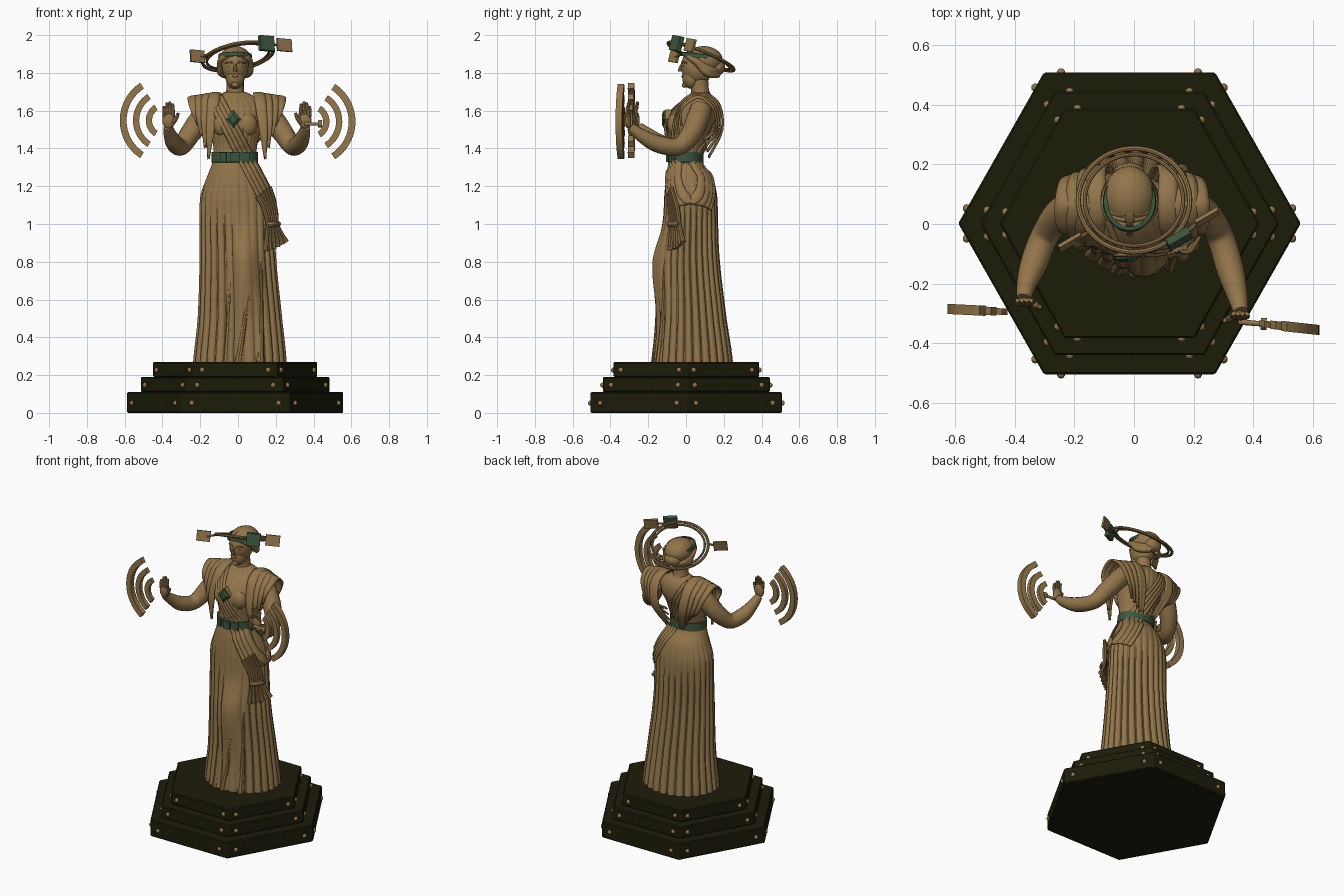
import bpy, bmesh, math
from mathutils import Vector, Matrix, Euler

if "Cube" in bpy.data.objects:
    bpy.data.objects.remove(bpy.data.objects["Cube"])

def mat(name, c):
    m = bpy.data.materials.new(name)
    m.diffuse_color = (*c, 1)
    m.use_nodes = True
    m.node_tree.nodes["Principled BSDF"].inputs["Base Color"].default_value = m.diffuse_color
    return m
BRONZE = mat("bronze", (0.29, 0.18, 0.07))
GREEN = mat("green_patina", (0.046, 0.092, 0.046))
DARK = mat("dark_plinth", (0.012, 0.0115, 0.003))

def finish(name, bm, m=BRONZE, angle=40):
    bmesh.ops.recalc_face_normals(bm, faces=bm.faces)
    me = bpy.data.meshes.new(name)
    bm.to_mesh(me)
    bm.free()
    o = bpy.data.objects.new(name, me)
    bpy.context.collection.objects.link(o)
    me.materials.append(m)
    bpy.ops.object.select_all(action='DESELECT')
    o.select_set(True)
    bpy.context.view_layer.objects.active = o
    if angle:
        bpy.ops.object.shade_smooth_by_angle(angle=math.radians(angle))
    return o

def skin(bm, rings, wrap=True, loop=False, cap=True):
    vs = [[bm.verts.new(p) for p in r] for r in rings]
    n = len(vs[0])
    for i in range(len(vs) if loop else len(vs) - 1):
        a, b = vs[i], vs[(i + 1) % len(vs)]
        for j in range(n if wrap else n - 1):
            k = (j + 1) % n
            bm.faces.new((a[j], a[k], b[k], b[j]))
    if cap and wrap and not loop:
        bm.faces.new(vs[0])
        bm.faces.new(vs[-1])

def spline(rows, t):
    """Smooth interpolation of tuples, t from 0 to 1."""
    f = max(0, min(t, 1)) * (len(rows) - 1)
    i = min(int(f), len(rows) - 2)
    f -= i
    p = [rows[max(0, min(len(rows) - 1, i + d))] for d in (-1, 0, 1, 2)]
    return [b + 0.5 * f * (c - a + f * (2*a - 5*b + 4*c - d + f * (3*(b - c) + d - a)))
            for a, b, c, d in zip(*p)]

def tube(bm, pts, n=12, steps=5, loop=False):
    """Round tube along (x, y, z, radius) points."""
    if not loop:
        m = (len(pts) - 1) * steps
        pts = [spline(pts, i / m) for i in range(m + 1)]
    P = [Vector(p[:3]) for p in pts]
    N = len(P)
    d = P[-1] - P[0]
    ref = Vector((0, 0, 1)) if loop or abs(d.z) < 0.7 * d.length else Vector((0, 1, 0))
    rings = []
    for i in range(N):
        t = (P[(i + 1) % N] - P[i - 1]) if loop else P[min(i + 1, N - 1)] - P[max(i - 1, 0)]
        u = t.cross(ref).normalized()
        v = u.cross(t).normalized()
        rings.append([P[i] + pts[i][3] * (u * math.cos(a) + v * math.sin(a))
                      for a in (2 * math.pi * j / n for j in range(n))])
    skin(bm, rings, loop=loop)

def ball(bm, c, r, seg=20, rot=(0, 0, 0)):
    M = Matrix.Translation(c) @ Euler(rot).to_matrix().to_4x4() @ Matrix.Diagonal((*r, 1))
    bmesh.ops.create_uvsphere(bm, u_segments=seg, v_segments=max(6, seg // 2), radius=1, matrix=M)

def box(bm, c, s, rot=(0, 0, 0)):
    M = Matrix.Translation(c) @ Euler(rot).to_matrix().to_4x4() @ Matrix.Diagonal((*s, 1))
    bmesh.ops.create_cube(bm, size=1, matrix=M)

# Stepped hexagonal plinth with rivets
riv = bmesh.new()
for i, (r, z0, z1) in enumerate([(0.575, 0, 0.11), (0.502, 0.11, 0.19), (0.437, 0.19, 0.27)]):
    hexa = [Vector((-0.015 + r * math.cos(k * math.pi / 3), .002 + 1.018 * r * math.sin(k * math.pi / 3), 0))
            for k in range(6)]
    bm = bmesh.new()
    skin(bm, [[p + Vector((0, 0, z)) for p in hexa] for z in (z0, z1)])
    o = finish(f"plinth_step_{i + 1}", bm, DARK, 0)
    bv = o.modifiers.new("bevel", 'BEVEL')
    bv.width, bv.segments = 0.006, 1
    for k in range(6):
        for t in (0.1, 0.9):
            p = hexa[k].lerp(hexa[(k + 1) % 6], t)
            ball(riv, (p.x, p.y, (z0 + z1) / 2 - 0.003), (0.014,) * 3, 10)
finish("plinth_rivets", riv)

# Body sections: z, left, right, front, back
BODY = [(.25, -.24, .26, -.175, .25), (.5, -.215, .235, -.15, .215), (.8, -.205, .205, -.135, .18),
        (1.0, -.205, .195, -.12, .17), (1.15, -.2, .185, -.115, .165), (1.25, -.165, .145, -.105, .14),
        (1.33, -.135, .1, -.09, .085), (1.4, -.13, .1, -.085, .095), (1.5, -.15, .12, -.1, .13),
        (1.56, -.16, .135, -.095, .16), (1.62, -.165, .14, -.055, .165), (1.67, -.13, .1, 0, .15),
        (1.7, -.07, .04, .03, .12)]

def section(z):
    i = max(k for k in range(len(BODY) - 1) if BODY[k][0] <= max(z, .25))
    f = (z - BODY[i][0]) / (BODY[i + 1][0] - BODY[i][0])
    _, a, b, c, d = spline(BODY, (i + f) / (len(BODY) - 1))
    return (a + b) / 2, (c + d) / 2, (b - a) / 2, (d - c) / 2

def knee(x, z):
    return math.exp(-((x - .04) / .08) ** 2 - ((z - .8) / (.15 if z > .8 else .24)) ** 2)

def surf(x, z, front, off=0):
    cx, cy, rx, ry = section(z)
    u = max(-1, min(1, (x - cx) / (rx + off)))
    y = (ry + off) * math.sqrt(1 - u * u)
    y = cy - y - 0.045 * knee(x, z) if front else cy + y
    return (cx + u * (rx + off), y, z)

# Pleated gown with advanced knee
rings = []
for i in range(73):
    z = .25 + 1.45 * i / 72
    cx, cy, rx, ry = section(z)
    depth = .024 * min(1, max(0, (1.28 - z) / .35)) + (.004 if z > 1.38 else 0)
    ring = []
    for j in range(208):
        a = 2 * math.pi * (j + .5) / 208
        x0 = cx + rx * math.cos(a)
        front = math.sin(a) < 0
        calm = math.exp(-((x0 - .05) / .08) ** 2 - ((z - .75) / .4) ** 2) if front else 0
        g = depth * (1 - abs(math.sin(13 * a))) ** 2 * (1 - calm)
        ring.append((cx + (rx - g) * math.cos(a),
                     cy + (ry - g) * math.sin(a) - (.045 * knee(x0, z) if front else 0), z))
    rings.append(ring)
bm = bmesh.new()
skin(bm, rings)
finish("gown", bm, angle=50)

# Folds falling from the knee, and bust
bm = bmesh.new()
for xa, za, xb in [(.085, .8, .0), (.125, .95, .12), (-.03, .85, -.06)]:
    pts = []
    for k in range(5):
        x, z = xa + (xb - xa) * k / 4, za + (.265 - za) * k / 4
        p = surf(x, z, True)
        pts.append((p[0], p[1] + .008, z, .003 + .004 * k))
    tube(bm, pts, 8)
for s in (-1, 1):
    ball(bm, (-.015 + s * .058, -.055, 1.525), (.06, .044, .065))
finish("gown_folds", bm)

# Diagonal sash, front and back
for front in (True, False):
    rows = []
    for i in range(41):
        z = 1.09 + .58 * i / 40
        x = (1.43 - z) / 1.9
        off = .002 if 1.3 < z < 1.4 else .010
        row = []
        for j in range(17):
            s = (j / 16 - .5) * .09
            row.append(surf(x + .885 * s, min(z + .466 * s, 1.69), front, off + .006 * abs(math.sin(math.pi * j / 4))))
        rows.append(row)
    bm = bmesh.new()
    skin(bm, rows, wrap=False)
    o = finish("sash_front" if front else "sash_back", bm)
    o.modifiers.new("thickness", 'SOLIDIFY').thickness = .006

# Hanging sash end with fringe
bm = bmesh.new()
for k in range(6):
    d = k / 5 - .5
    tube(bm, [(.135 + d * .07, -.098 + k * .004, 1.17 + d * .05, .01), (.168 + d * .06, -.085 + k * .008, 1.08, .012),
              (.182 + d * .05, -.08 + k * .009, 1.0, .011), (.192 + d * .075, -.08 + k * .011, .95, .011),
              (.2 + d * .11, -.085 + k * .014, .872 + abs(d) * .02 + d * .045, .015)], 8)
tube(bm, [(.155, -.085, .995, .014), (.185, -.085, 1.0, .016), (.215, -.04, 1.0, .014)], 8)
finish("sash_tassel", bm)

# Belt with buckle plates
bm = bmesh.new()
def belt_ring(z, off):
    cx, cy, rx, ry = section(1.355)
    return [(cx + (rx + off) * math.cos(a), cy + (ry + off) * math.sin(a), z)
            for a in (2 * math.pi * j / 48 for j in range(48))]
skin(bm, [belt_ring(1.325, -.01), belt_ring(1.327, .01), belt_ring(1.38, .01), belt_ring(1.382, -.01)], cap=False)
for x, w in [(-.015, .05), (-.075, .03), (.045, .03)]:
    box(bm, (x, surf(x, 1.355, True, .01)[1], 1.353), (w, .018, .052), (0, 0, (x + .015) * 4))
finish("belt", bm, GREEN)

# Diamond brooch
c = Vector((-.025, -.112, 1.555))
for w, g, y, name, m in [(.042, .052, .004, "brooch_frame", BRONZE), (.038, .047, -.006, "brooch_stone", GREEN)]:
    bm = bmesh.new()
    skin(bm, [[c + Vector((w * k * a, y + d, g * k * b)) for a, b in ((1, 0), (0, 1), (-1, 0), (0, -1))]
              for k, d in ((1, .03), (1, 0), (.55, -.01))])
    finish(name, bm, m, 0)

# Layered shoulder drapes
for s, side in ((-1, "left"), (1, "right")):
    bm = bmesh.new()
    for k in range(4):
        path = [(.15 + .018*k, -.065 + .012*k, 1.34 + .06*k, .008), (.14 + .026*k, -.075 + .014*k, 1.5 + .03*k, .045),
                (.125 + .034*k, -.025 + .01*k, 1.645, .062), (.12 + .035*k, .075, 1.692 - .006*k, .07),
                (.12 + .03*k, .175 - .008*k, 1.64 - .01*k, .062), (.1 + .02*k, .198 - .012*k, 1.5, .055),
                (.05 + .014*k, .125 - .008*k, 1.35 + .03*k, .03)]
        rows = []
        for i in range(31):
            x, y, z, w = spline(path, i / 30)
            rows.append([(-.006 + s * (x + w * q), y, z + .008 * math.sin(math.pi * (q + .5)) - .08 * w * q)
                         for q in (-.5, -.25, 0, .25, .5)])
        skin(bm, rows, wrap=False)
    o = finish("shoulder_drape_" + side, bm)
    o.modifiers.new("thickness", 'SOLIDIFY').thickness = .01

# Arms and raised open hands
for s, side, dx, dy in ((-1, "left", 0, 0), (1, "right", -.012, -.045)):
    X = lambda x: s * (x + dx)
    bm = bmesh.new()
    tube(bm, [(X(.15), .08, 1.61, .058), (X(.2), .06, 1.55, .06), (X(.255), .025, 1.475, .055), (X(.3), -.04, 1.41, .047),
              (X(.335), -.13 + dy / 2, 1.425, .046), (X(.36), -.2 + dy, 1.475, .034), (X(.37), -.25 + dy, 1.515, .024)], 16)
    finish("arm_" + side, bm)
    bm = bmesh.new()
    y = -.262 + dy
    ball(bm, (X(.366), y, 1.55), (.035, .017, .045), 16)
    for k in range(4):
        x = .389 - .0155 * k
        top = (1.622, 1.642, 1.648, 1.636)[k]
        tube(bm, [(X(x), y, 1.56, .0105), (X(x + .002), y - .004, 1.6, .01), (X(x + .003), y + .006, top, .007)], 8, 4)
    tube(bm, [(X(.35), y, 1.53, .013), (X(.327), y - .012, 1.56, .011), (X(.316), y - .016, 1.588, .007)], 8, 4)
    finish("hand_" + side, bm)

# Signal arcs beside each hand
for s, side, cx, cz, ya, sl in ((-1, "left", .389, 1.548, -.297, .05), (1, "right", .385, 1.542, -.33, -.11)):
    for i, (r0, r1, th) in enumerate([(.066, .099, .022), (.134, .167, .028), (.201, .237, .034)]):
        rings = []
        for k in range(25):
            a = math.radians(-57 + 114 * k / 24)
            ring = []
            for r, h in ((r0, -1), (r1, -1), (r1, 1), (r0, 1)):
                x = r * math.cos(a)
                ring.append((s * (cx + x), ya + sl * x + h * th / 2, cz + r * math.sin(a)))
            rings.append(ring)
        bm = bmesh.new()
        skin(bm, rings)
        finish(f"signal_arc_{side}_{i + 1}", bm, angle=30)
bm = bmesh.new()
tube(bm, [(.35, -.328, 1.53, .01), (.4, -.333, 1.53, .009), (.43, -.335, 1.53, .009)], 10)
tube(bm, [(.425, -.335, 1.53, .02), (.445, -.336, 1.53, .02)], 12, 1)
finish("hand_rod", bm)

# Neck, head and face
hx = -.015
bm = bmesh.new()
tube(bm, [(hx, .085, 1.65, .065), (hx, .075, 1.7, .048), (hx, .07, 1.78, .047)], 16)
ball(bm, (hx, .06, 1.835), (.07, .086, .098), 24)
ball(bm, (hx, .03, 1.775), (.05, .05, .06), 20)
tube(bm, [(hx, -.018, 1.85, .007), (hx, -.03, 1.825, .009), (hx, -.031, 1.808, .012)], 8)
ball(bm, (hx, -.016, 1.783), (.018, .008, .007), 10)
ball(bm, (hx, -.006, 1.737), (.02, .016, .016), 10)
for s in (-1, 1):
    ball(bm, (hx + s * .028, -.012, 1.838), (.013, .006, .006), 10)
    tube(bm, [(hx + s * .01, -.02, 1.852, .006), (hx + s * .03, -.015, 1.858, .006), (hx + s * .052, .004, 1.852, .005)], 8)
finish("head", bm)

# Wavy hair with low bun
bm = bmesh.new()
ball(bm, (hx, .093, 1.866), (.086, .102, .076), 28)
for s in (-1, 1):
    for k in range(3):
        tube(bm, [(hx + s * .01, -.005 + .02 * k, 1.898 + .01 * k, .012), (hx + s * .06, .02 + .012 * k, 1.882, .016),
                  (hx + s * .078, .07 + .012 * k, 1.85 - .018 * k, .019), (hx + s * .06, .135, 1.815 - .012 * k, .018),
                  (hx + s * .02, .17, 1.81 - .01 * k, .016)], 10)
ball(bm, (hx, .165, 1.83), (.055, .042, .045), 18)
tube(bm, [(hx + .036 * math.cos(a), .172, 1.828 + .03 * math.sin(a), .014) for a in
          (math.pi * j / 8 for j in range(16))], 8, loop=True)
finish("hair", bm)

# Headband
bm = bmesh.new()
rings = []
for z, off in ((1.878, -.01), (1.88, .007), (1.9, .004), (1.902, -.01)):
    rings.append([(hx + (.083 + off) * math.cos(a), .076 + (.094 + off) * math.sin(a), z - .01 * math.sin(a))
                  for a in (2 * math.pi * j / 40 for j in range(40))])
skin(bm, rings, cap=False)
finish("headband", bm, GREEN)

# Tilted double orbit ring
orbit = lambda x, y: 1.887 + .17 * x - .4 * (y - .08)
for name, r, w in (("orbit_ring_outer", .187, .009), ("orbit_ring_inner", .165, .007)):
    bm = bmesh.new()
    pts = []
    for j in range(64):
        a = 2 * math.pi * j / 64
        x, y = r * math.cos(a), .08 + .93 * r * math.sin(a)
        pts.append((x, y, orbit(x, y), w))
    tube(bm, pts, 8, loop=True)
    finish(name, bm)

# Orbiting unit with two flat panels
tilt = (-.25, .08, math.radians(30))
bm = bmesh.new()
box(bm, (.15, -.05, 1.956), (.085, .026, .08), tilt)
finish("orbiter_body", bm, GREEN, 0)
bm = bmesh.new()
box(bm, (.245, .022, 1.947), (.088, .012, .068), tilt)
box(bm, (-.215, -.062, 1.888), (.085, .012, .066), tilt)
finish("orbiter_panels", bm, BRONZE, 0)
bm = bmesh.new()
tube(bm, [(.15, -.05, 1.95, .007), (.22, .01, 1.948, .007)], 8, 1)
tube(bm, [(-.2, -.055, 1.885, .007), (-.14, -.02, 1.9, .007)], 8, 1)
finish("orbiter_rods", bm)
